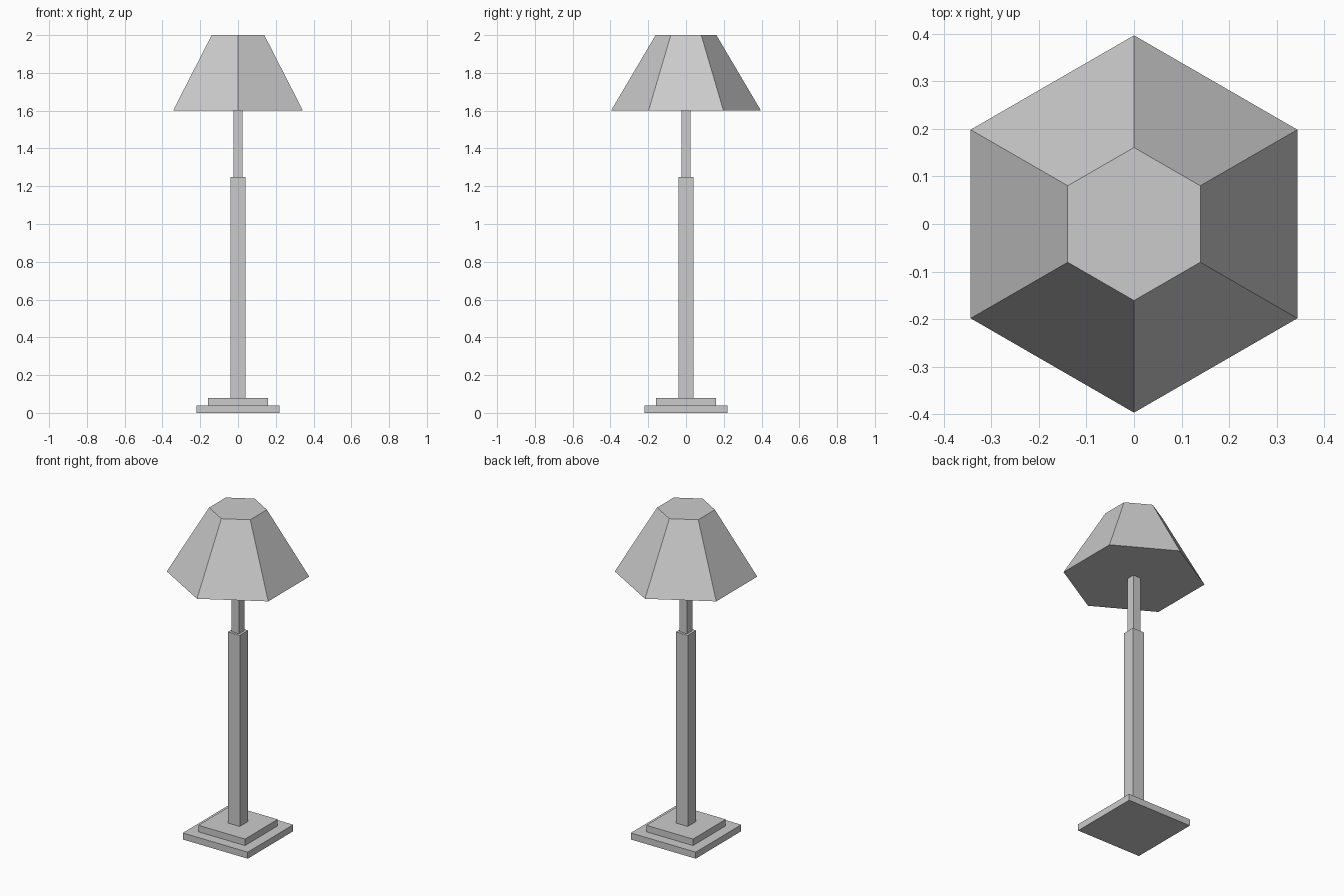
import bpy, bmesh
from math import cos, sin, tau

if "Cube" in bpy.data.objects:
    bpy.data.objects.remove(bpy.data.objects["Cube"])


def frustum(name, sides, r_bottom, r_top, z0, z1, turn=0.0):
    """Closed prism or frustum; a corner sits at the angle 'turn' (in turns)."""
    bm = bmesh.new()
    rings = []
    for r, z in ((r_bottom, z0), (r_top, z1)):
        rings.append([bm.verts.new((r * cos(tau * (i / sides + turn)),
                                    r * sin(tau * (i / sides + turn)), z))
                      for i in range(sides)])
    low, high = rings
    bm.faces.new(low[::-1])
    bm.faces.new(high)
    for i in range(sides):
        j = (i + 1) % sides
        bm.faces.new((low[i], low[j], high[j], high[i]))
    mesh = bpy.data.meshes.new(name)
    bm.to_mesh(mesh)
    bm.free()
    obj = bpy.data.objects.new(name, mesh)
    bpy.context.collection.objects.link(obj)
    return obj


def square_block(name, width, z0, z1):
    r = width / 2 ** 0.5
    return frustum(name, 4, r, r, z0, z1, turn=1 / 8)


# Stepped square base
square_block("base_plate", 0.44, 0.0, 0.04)
square_block("base_step", 0.316, 0.04, 0.08)

# Two-stage post
square_block("post", 0.08, 0.08, 1.25)
square_block("upper_post", 0.05, 1.25, 1.6)

# Hexagonal shade, corners pointing to front and back
frustum("shade", 6, 0.397, 0.161, 1.6, 2.0, turn=1 / 4)
